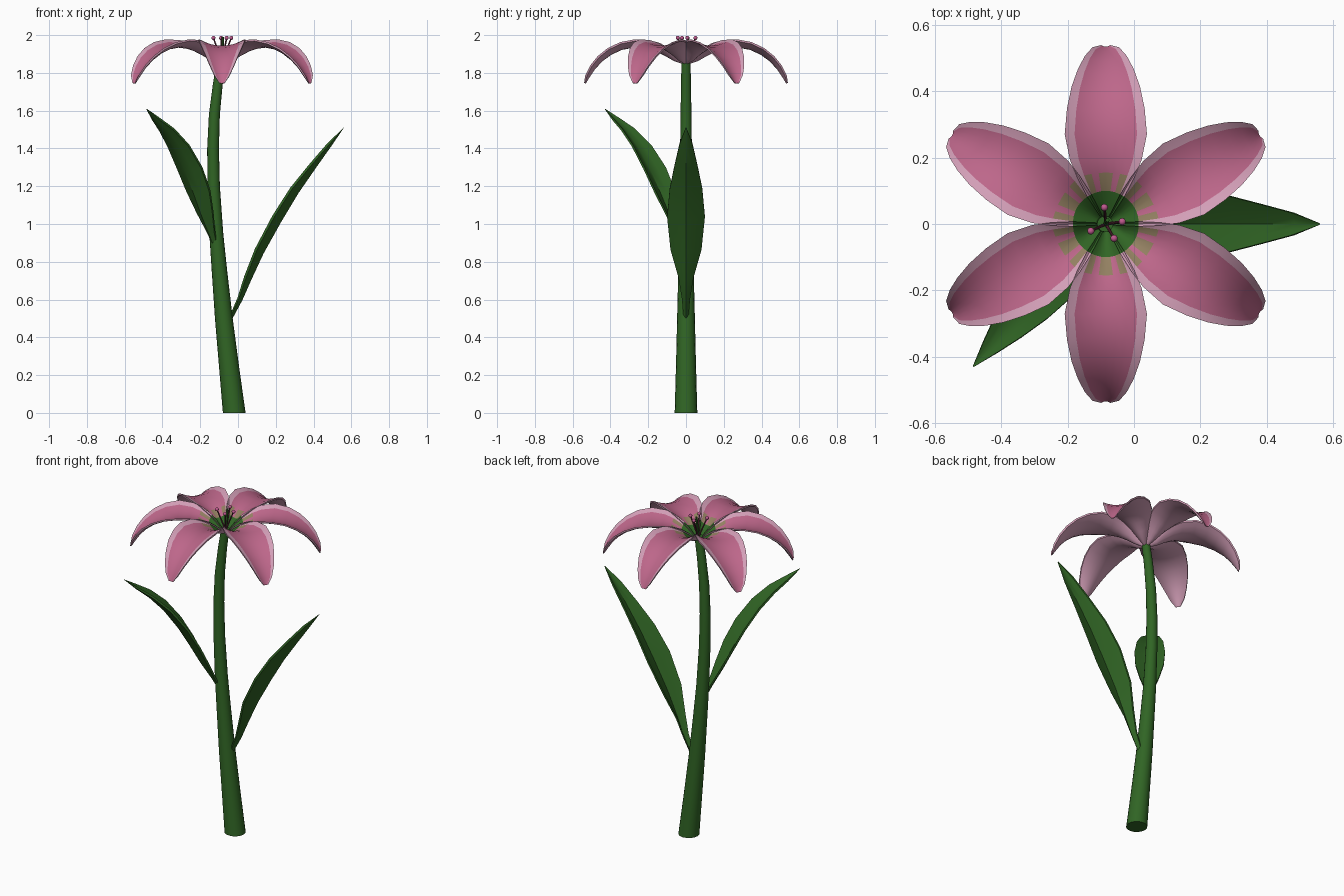
import bpy, bmesh, math
from mathutils import Vector

if "Cube" in bpy.data.objects:
    bpy.data.objects.remove(bpy.data.objects["Cube"])


def material(name, rgb):
    m = bpy.data.materials.new(name)
    m.diffuse_color = (*rgb, 1)
    m.use_nodes = True
    m.node_tree.nodes["Principled BSDF"].inputs["Base Color"].default_value = m.diffuse_color
    return m


GREEN = material("leaf_green", (0.030, 0.130, 0.018))
PINK = material("petal_pink", (0.510, 0.135, 0.255))
PALE = material("pale_pink", (0.650, 0.345, 0.475))
OLIVE = material("throat_olive", (0.290, 0.215, 0.120))
DARK = material("filament_red", (0.130, 0.025, 0.050))
ANTHER = material("anther_pink", (0.520, 0.100, 0.270))


def finish(name, bm, mats, angle=40):
    bmesh.ops.recalc_face_normals(bm, faces=bm.faces[:])
    me = bpy.data.meshes.new(name)
    bm.to_mesh(me)
    bm.free()
    for m in mats:
        me.materials.append(m)
    me.shade_smooth()
    me.set_sharp_from_angle(angle=math.radians(angle))
    ob = bpy.data.objects.new(name, me)
    bpy.context.collection.objects.link(ob)
    return ob


def loft(bm, rings, paint=None):
    """Skin closed rings of points and cap both ends."""
    rows = [[bm.verts.new(p) for p in r] for r in rings]
    n = len(rows[0])
    for i, (a, b) in enumerate(zip(rows, rows[1:])):
        for j in range(n):
            k = (j + 1) % n
            f = bm.faces.new((a[j], a[k], b[k], b[j]))
            if paint:
                f.material_index = paint(i, j)
    for end in (rows[0], rows[-1]):
        f = bm.faces.new(end)
        if paint:
            f.material_index = paint(-1, n)


def blade(name, rows, us, power, thick, azimuth, origin, mats, paint=None):
    """Thin cupped blade; rows hold distance, height, half width, edge lift."""
    ca, sa = math.cos(azimuth), math.sin(azimuth)
    rings = []
    for i, (d, z, hw, lift) in enumerate(rows):
        p, q = rows[max(i - 1, 0)], rows[min(i + 1, len(rows) - 1)]
        t = Vector((q[0] - p[0], q[1] - p[1])).normalized()
        nd, nz = -t.y, t.x

        def point(u, off):
            h = lift * abs(u) ** power + off
            dd, zz, w = d + nd * h, z + nz * h, u * hw
            return (origin[0] + ca * dd - sa * w,
                    origin[1] + sa * dd + ca * w, zz)
        th = thick * min(1, hw / 0.03)
        rings.append([point(u, 0) for u in us] + [point(u, -th) for u in reversed(us)])
    bm = bmesh.new()
    loft(bm, rings, paint)
    return finish(name, bm, mats)


def tube(bm, path, sides):
    """Round upright tube; path holds x, y, z, radius."""
    loft(bm, [[(x + r * math.cos(2 * math.pi * k / sides),
                y + r * math.sin(2 * math.pi * k / sides), z)
               for k in range(sides)] for x, y, z, r in path])


# Stem, gently bowed to the left
bm = bmesh.new()
tube(bm, [(-.02, 0, 0, .06), (-.048, 0, .25, .053), (-.075, 0, .5, .047),
          (-.098, 0, .75, .041), (-.115, 0, .95, .037), (-.129, 0, 1.2, .033),
          (-.132, 0, 1.4, .031), (-.125, 0, 1.58, .029), (-.107, 0, 1.74, .026),
          (-.087, 0, 1.87, .024)], 16)
finish("stem", bm, [GREEN])

# Two folded leaves
leaf_us = (-1, -.5, 0, .5, 1)
blade("right_leaf",
      [(-.045, .48, .012, .012), (.015, .60, .022, .02), (.06, .71, .04, .03),
       (.125, .85, .082, .04), (.22, 1.02, .1, .045), (.31, 1.17, .086, .04),
       (.40, 1.30, .06, .028), (.485, 1.42, .034, .014), (.56, 1.51, .002, 0)],
      leaf_us, 1.2, .012, 0, (0, 0), [GREEN])
blade("left_leaf",
      [(.0, .86, .012, .01), (.045, .95, .025, .015), (.105, 1.05, .055, .028),
       (.165, 1.16, .08, .035), (.235, 1.28, .086, .036), (.32, 1.40, .074, .03),
       (.405, 1.49, .052, .02), (.48, 1.55, .028, .01), (.558, 1.61, .002, 0)],
      leaf_us, 1.2, .012, math.radians(229), (-.118, -.008), [GREEN])

# Six arching petals around the stem top
CX = -.085
petal_us = (-1, -.76, -.5, -.25, 0, .25, .5, .76, 1)
petal_rows = [(.015, 1.85, .010, .008), (.06, 1.872, .033, .028), (.10, 1.895, .056, .038),
              (.155, 1.922, .086, .040), (.20, 1.936, .108, .038), (.27, 1.944, .124, .034),
              (.34, 1.932, .117, .032), (.40, 1.905, .103, .030), (.45, 1.868, .084, .027),
              (.49, 1.825, .063, .022), (.52, 1.78, .040, .015), (.535, 1.745, .014, .005)]


def petal_paint(i, j):
    # Top columns come first; underside, rims and caps stay pale
    if j >= len(petal_us) - 1:
        return 1
    if 0 <= i < 2:
        return 2
    if i == 2 and j in (1, 3, 4, 6):
        return 3
    return 1 if j in (0, len(petal_us) - 2) else 0


for k in range(6):
    blade(f"petal_{k + 1}", petal_rows, petal_us, 2, .010,
          math.radians(30 + 60 * k), (CX, 0), [PINK, PALE, GREEN, OLIVE], petal_paint)

# Stamens with round anthers, and a central pistil
for k, deg in enumerate((95, 8, -60, 205)):
    a = math.radians(deg)
    x, y = CX + .05 * math.cos(a), .05 * math.sin(a)
    bm = bmesh.new()
    tube(bm, [(CX, 0, 1.86, .005), (x, y, 1.985, .004)], 8)
    finish(f"filament_{k + 1}", bm, [DARK])
    bm = bmesh.new()
    bmesh.ops.create_icosphere(bm, subdivisions=2, radius=.011)
    bmesh.ops.translate(bm, verts=bm.verts[:], vec=(x, y, 1.985))
    finish(f"anther_{k + 1}", bm, [ANTHER])
bm = bmesh.new()
tube(bm, [(CX, 0, 1.86, .008), (CX + .005, .012, 1.99, .006)], 8)
finish("pistil", bm, [GREEN])
